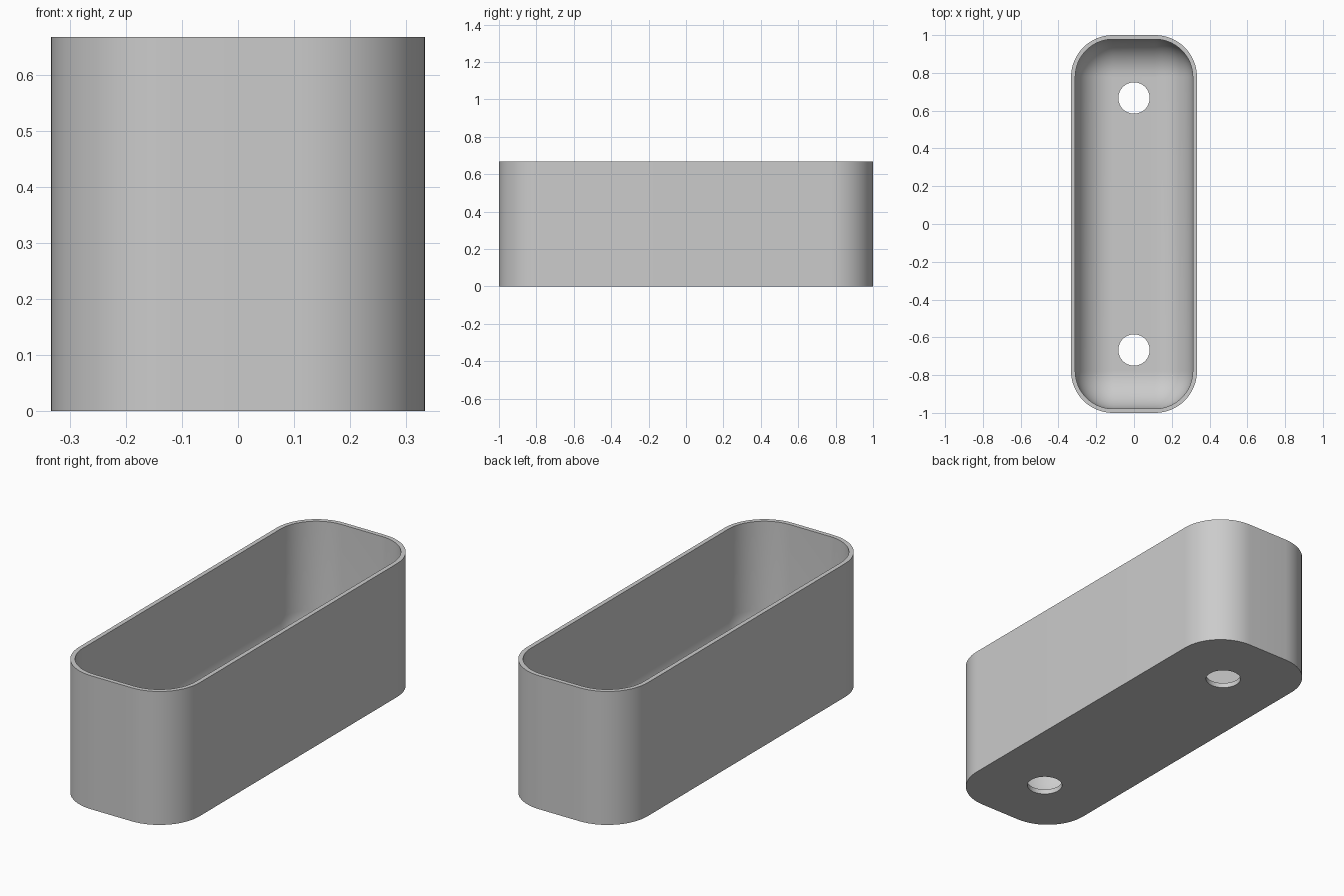
import bpy
import bmesh
from math import sin, cos, pi

cube = bpy.data.objects.get("Cube")
if cube:
    bpy.data.objects.remove(cube, do_unlink=True)

HALF_X, HALF_Y, HEIGHT = 1 / 3, 1.0, 2 / 3
CORNER, WALL, FLOOR = 0.222, 0.022, 0.025
FILLET = 0.198
HOLE_RADIUS, HOLE_Y = 0.083, 0.667
STEPS = 16

grey = bpy.data.materials.new("light grey")
grey.use_nodes = True
grey.diffuse_color = (0.6, 0.6, 0.6, 1)
grey.node_tree.nodes["Principled BSDF"].inputs["Base Color"].default_value = (0.6, 0.6, 0.6, 1)


def rounded_loop(bm, inset, z):
    """Ring of vertices on a rounded rectangle, inset from the outer wall."""
    cx, cy, r = HALF_X - CORNER, HALF_Y - CORNER, CORNER - inset
    ring = []
    for quarter, (sx, sy) in enumerate([(1, 1), (-1, 1), (-1, -1), (1, -1)]):
        for i in range(STEPS + 1):
            a = (quarter + i / STEPS) * pi / 2
            ring.append(bm.verts.new((sx * cx + r * cos(a), sy * cy + r * sin(a), z)))
    return ring


# Trough: outer wall, rim, inner wall, rounded inner floor edge
levels = [(0, 0), (0, HEIGHT), (WALL, HEIGHT)]
for i in range(STEPS + 1):
    a = i / STEPS * pi / 2
    levels.append((WALL + FILLET * (1 - cos(a)), FLOOR + FILLET * (1 - sin(a))))

bm = bmesh.new()
rings = [rounded_loop(bm, inset, z) for inset, z in levels]
for lower, upper in zip(rings, rings[1:]):
    n = len(lower)
    for i in range(n):
        j = (i + 1) % n
        bm.faces.new((lower[i], lower[j], upper[j], upper[i]))
bm.faces.new(rings[0][::-1])
bm.faces.new(rings[-1])
bmesh.ops.recalc_face_normals(bm, faces=bm.faces)
mesh = bpy.data.meshes.new("trough")
bm.to_mesh(mesh)
bm.free()
trough = bpy.data.objects.new("trough", mesh)
bpy.context.collection.objects.link(trough)
mesh.materials.append(grey)

# Drain holes through the floor
for side in (-1, 1):
    bpy.ops.mesh.primitive_cylinder_add(vertices=48, radius=HOLE_RADIUS, depth=0.2,
                                        location=(0, side * HOLE_Y, 0))
    cutter = bpy.context.object
    cutter.name = "drain_hole_cutter"
    cutter.hide_render = True
    cutter.data.materials.append(grey)
    cut = trough.modifiers.new("drain_hole", "BOOLEAN")
    cut.operation = "DIFFERENCE"
    cut.solver = "EXACT"
    cut.object = cutter
    bpy.context.view_layer.objects.active = trough
    bpy.ops.object.modifier_apply(modifier=cut.name)
    bpy.data.objects.remove(cutter, do_unlink=True)

# Smooth curved walls, crisp rim and hole edges
bpy.ops.object.select_all(action="DESELECT")
trough.select_set(True)
bpy.context.view_layer.objects.active = trough
bpy.ops.object.shade_smooth_by_angle(angle=pi / 6)
